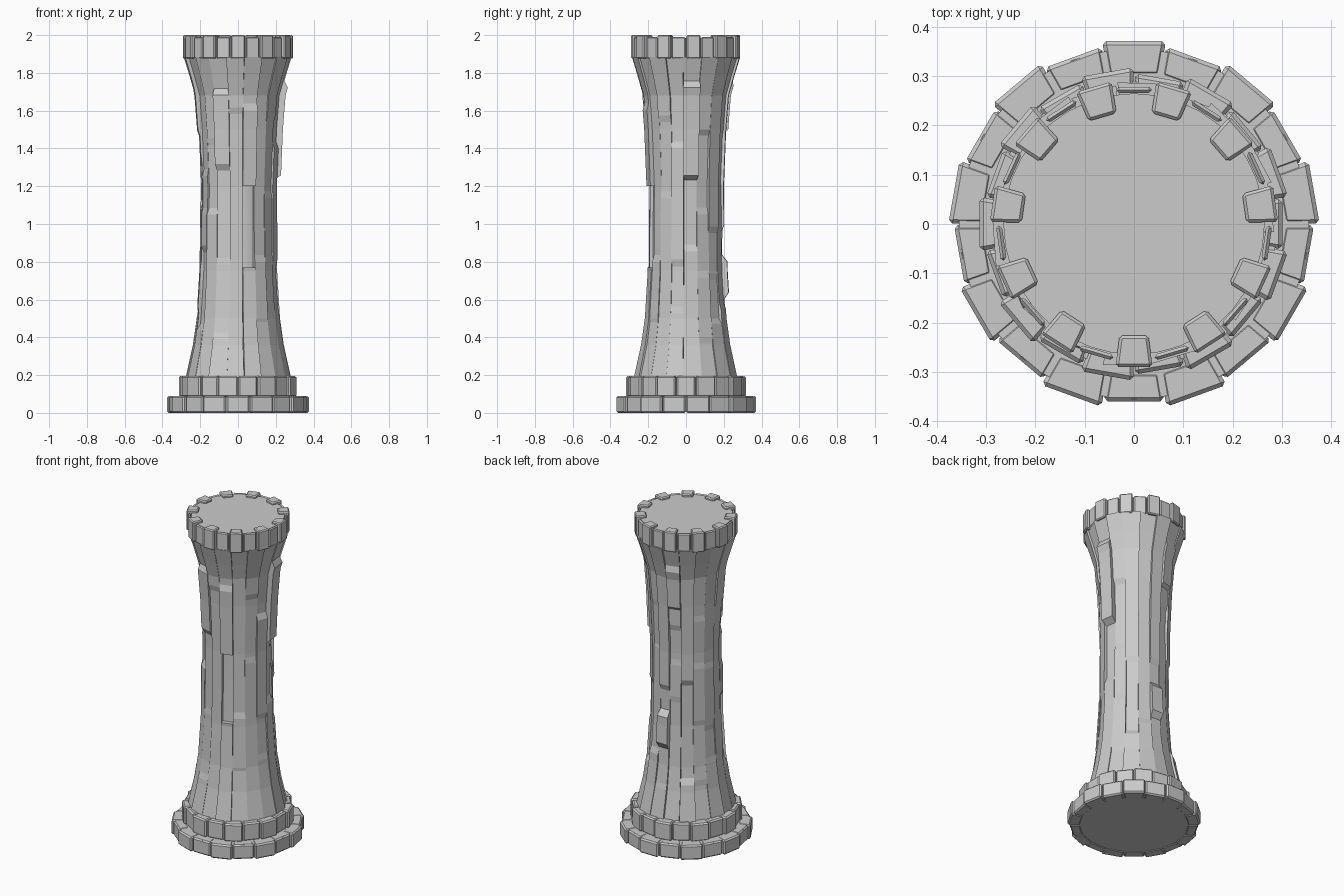
import bpy, bmesh, random
from math import sin, cos, tan, radians, pi

if "Cube" in bpy.data.objects:
    bpy.data.objects.remove(bpy.data.objects["Cube"])

random.seed(7)

# shaft outline: (z, radius)
SHAFT = [(0.19, 0.262), (0.36, 0.225), (0.5, 0.205), (0.75, 0.19), (1.2, 0.186),
         (1.5, 0.198), (1.68, 0.212), (1.78, 0.24), (1.88, 0.272)]


def outline(z):
    for (z0, r0), (z1, r1) in zip(SHAFT, SHAFT[1:]):
        if z <= z1:
            return r0 + (r1 - r0) * max(0, z - z0) / (z1 - z0)
    return SHAFT[-1][1]


def finish(bm, name, bevel=0):
    bmesh.ops.recalc_face_normals(bm, faces=bm.faces[:])
    me = bpy.data.meshes.new(name)
    bm.to_mesh(me)
    bm.free()
    ob = bpy.data.objects.new(name, me)
    bpy.context.collection.objects.link(ob)
    if bevel:
        m = ob.modifiers.new("edge_wear", 'BEVEL')
        m.width, m.segments, m.limit_method = bevel, 1, 'ANGLE'
        m.angle_limit = radians(40)
    return ob


def stave(bm, ang, half, rows):
    """Closed upright slab facing angle ang; rows = (z, inner, outer, tilt)."""
    a = radians(ang)
    t = tan(radians(half))
    rings = []
    for z, ri, ro, tilt in rows:
        pts = [(ri, -ri * t), (ro - tilt, -ro * t), (ro + tilt, ro * t), (ri, ri * t)]
        rings.append([bm.verts.new((u * cos(a) - v * sin(a), u * sin(a) + v * cos(a), z))
                      for u, v in pts])
    for lo, hi in zip(rings, rings[1:]):
        for i in range(4):
            j = (i + 1) % 4
            bm.faces.new((lo[i], lo[j], hi[j], hi[i]))
    bm.faces.new(rings[0][::-1])
    bm.faces.new(rings[-1])


def lathe(name, profile, n=36):
    bm = bmesh.new()
    rings = [[bm.verts.new((r * cos(2 * pi * i / n), r * sin(2 * pi * i / n), z))
              for i in range(n)] for r, z in profile]
    for lo, hi in zip(rings, rings[1:]):
        for i in range(n):
            j = (i + 1) % n
            f = bm.faces.new((lo[i], lo[j], hi[j], hi[i]))
            f.smooth = abs(lo[0].co.z - hi[0].co.z) > 0.1
    bm.faces.new(rings[0][::-1])
    bm.faces.new(rings[-1])
    return finish(bm, name)


def stone_ring(name, n, start, z0, z1, radii, inner, half):
    bm = bmesh.new()
    for i in range(n):
        r = radii[i % 2]
        stave(bm, start + i * 360 / n, half[i % 2],
              [(z0, inner[i % 2], r, 0), (z1[i % 2], inner[i % 2], r, 0)])
    return finish(bm, name, 0.008)


# solid cores
lathe("base_core", [(0.355, 0.004), (0.355, 0.088)])
lathe("step_core", [(0.29, 0.08), (0.29, 0.19)])
lathe("shaft_core", [(r - 0.012, z) for z, r in SHAFT])
lathe("crown_core", [(0.265, 1.875), (0.265, 1.985)])

# stone rings with alternate stones standing proud
stone_ring("base_stones", 18, 90, 0.0, (0.09, 0.09), (0.371, 0.36), (0.3, 0.3), (9.9, 9.7))
stone_ring("step_stones", 18, 100, 0.085, (0.195, 0.195), (0.313, 0.301), (0.25, 0.25), (9.9, 9.7))
stone_ring("crown_stones", 22, -90, 1.875, (2.0, 1.99), (0.29, 0.278), (0.226, 0.266), (7.4, 7.6))

# worn shaft staves, each stepping in and out along its height
BULGES = {5: [(1.24, 1.74, 0.036)], 1: [(0.0, 0.76, 0.012), (1.2, 1.62, 0.022), (1.62, 1.9, 0.01)],
          9: [(0.62, 0.82, 0.03)], 10: [(1.5, 1.75, 0.025)], 0: [(0.0, 1.6, 0.006)],
          17: [(1.3, 1.7, 0.024)], 14: [(1.48, 1.7, 0.018)]}
GAPS = {1: (0.77, 1.2)}
bm = bmesh.new()
for k in range(18):
    ang = -93 + 20 * k
    cuts = [0.19]
    while cuts[-1] < 1.6:
        cuts.append(cuts[-1] + random.uniform(0.18, 0.42))
    cuts[-1] = 1.885
    pieces = [(a, b, random.choice((0.0, 0.004, 0.008, 0.014)))
              for a, b in zip(cuts, cuts[1:])]

    def offset(z):
        for a, b, o in BULGES.get(k, []):
            if a <= z <= b:
                return o
        return next((o for a, b, o in pieces if a <= z <= b), 0)

    tilt = random.uniform(-0.004, 0.004)
    marks = {0.19, 1.885, *[z for z, r in SHAFT[1:-1]]}
    for c in cuts[1:-1] + [v for b in BULGES.get(k, []) for v in b[:2]]:
        if 0.25 < c < 1.83:
            marks |= {c - 0.018, c + 0.018}
    spans = [(0.19, 1.885)]
    if k in GAPS:
        spans = [(0.19, GAPS[k][0]), (GAPS[k][1], 1.885)]
    for lo, hi in spans:
        zs = sorted({lo, hi, *[z for z in marks if lo < z < hi]})
        stave(bm, ang, random.uniform(9.5, 10.6),
              [(z, outline(z) - 0.03, outline(z) + offset(z), tilt) for z in zs])
finish(bm, "shaft_staves")
